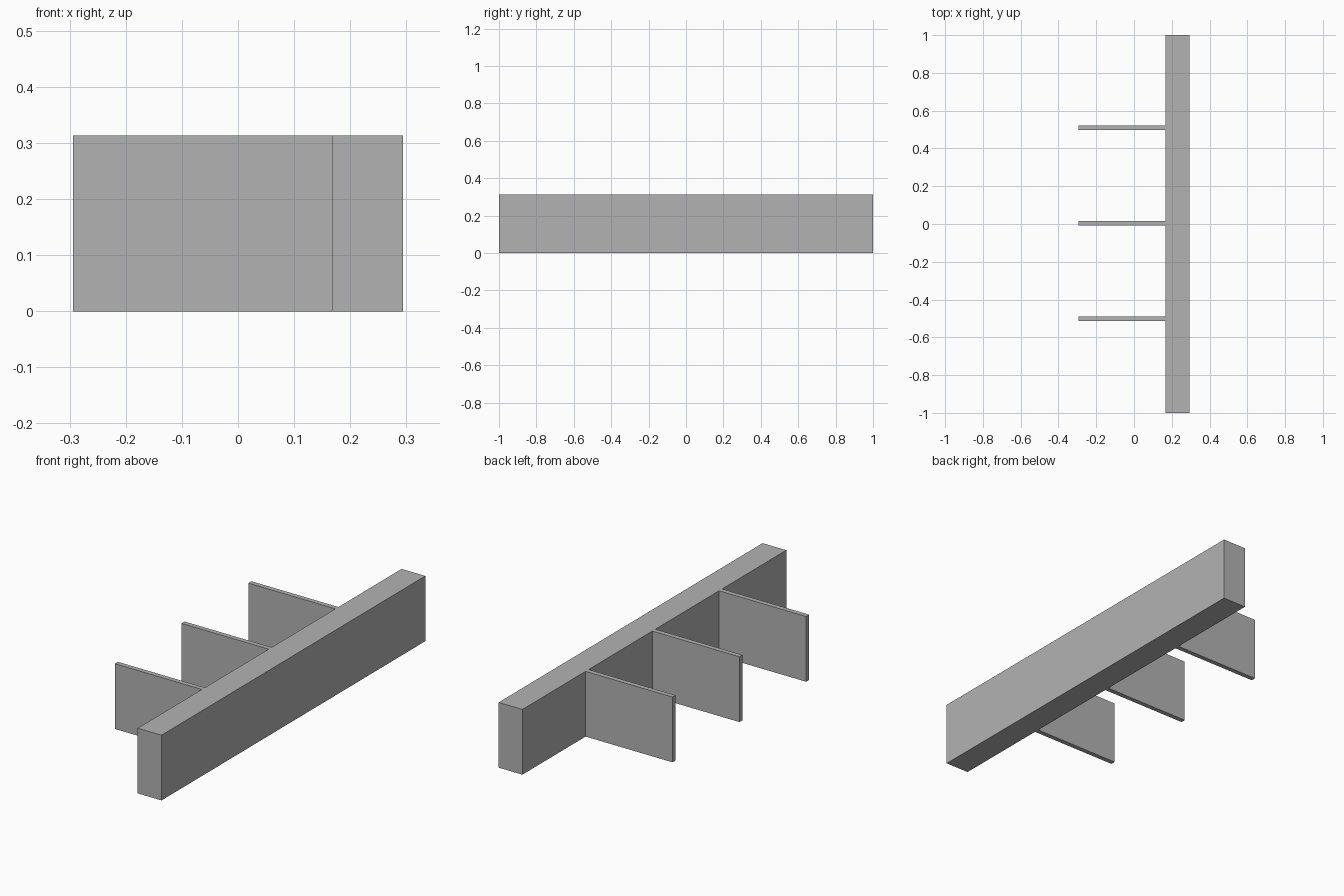
import bpy

cube = bpy.data.objects.get("Cube")
if cube:
    bpy.data.objects.remove(cube, do_unlink=True)

HEIGHT = 0.313
BEAM_X = 0.168      # face of the beam that carries the fins
HALF_WIDTH = 0.294
FIN_THICKNESS = 0.023

grey = bpy.data.materials.new("plain_grey")
grey.use_nodes = True
colour = (0.45, 0.45, 0.45, 1)
grey.diffuse_color = colour
grey.node_tree.nodes["Principled BSDF"].inputs["Base Color"].default_value = colour


def box(name, x0, x1, y_mid, depth):
    """Box standing on the ground, spanning x0 to x1."""
    bpy.ops.mesh.primitive_cube_add(size=1, location=((x0 + x1) / 2, y_mid, HEIGHT / 2))
    obj = bpy.context.object
    obj.name = name
    obj.scale = (x1 - x0, depth, HEIGHT)
    bpy.ops.object.transform_apply(location=False, rotation=False, scale=True)
    obj.data.materials.append(grey)
    return obj


# Long beam
box("beam", BEAM_X, HALF_WIDTH, 0, 2)

# Three thin fins, evenly spaced along the beam
for name, step in (("front_fin", -1), ("middle_fin", 0), ("back_fin", 1)):
    box(name, -HALF_WIDTH, BEAM_X, 0.004 + step * 0.506, FIN_THICKNESS)
